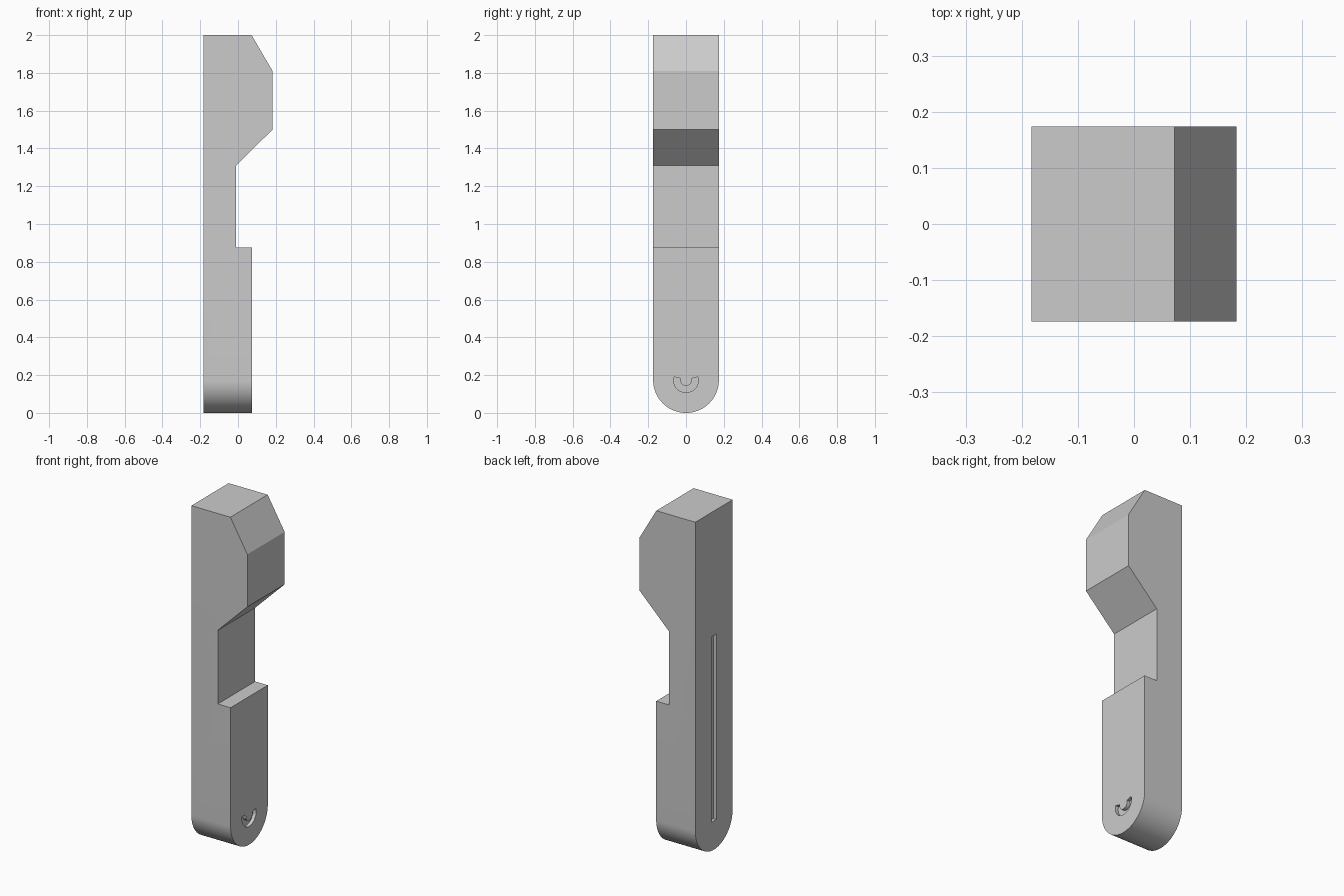
import bpy, bmesh
from math import sin, cos, pi, radians

if "Cube" in bpy.data.objects:
    bpy.data.objects.remove(bpy.data.objects["Cube"])

R = 0.174                       # half width, also the radius of the rounded foot
BACK, FRONT = -0.183, 0.073     # x of the slotted face and of the lower front face


def prism(name, pts, axis, lo, hi):
    """Extrude a profile (u, z) along x or y between lo and hi."""
    place = (lambda u, z, d: (d, u, z)) if axis == 'x' else (lambda u, z, d: (u, d, z))
    bm = bmesh.new()
    a = [bm.verts.new(place(u, z, lo)) for u, z in pts]
    b = [bm.verts.new(place(u, z, hi)) for u, z in pts]
    n = len(pts)
    bm.faces.new(a)
    bm.faces.new(b[::-1])
    for i in range(n):
        j = (i + 1) % n
        bm.faces.new((a[i], b[i], b[j], a[j]))
    bmesh.ops.recalc_face_normals(bm, faces=bm.faces)
    mesh = bpy.data.meshes.new(name)
    bm.to_mesh(mesh)
    bm.free()
    obj = bpy.data.objects.new(name, mesh)
    bpy.context.collection.objects.link(obj)
    return obj


def arc(r, start, end, n, cz=R):
    angles = [radians(start + (end - start) * i / n) for i in range(n + 1)]
    return [(r * cos(t), cz + r * sin(t)) for t in angles]


def cut(obj, tool, operation):
    mod = obj.modifiers.new(tool.name, 'BOOLEAN')
    mod.operation = operation
    mod.solver = 'EXACT'
    mod.object = tool
    bpy.context.view_layer.objects.active = obj
    bpy.ops.object.modifier_apply(modifier=mod.name)
    bpy.data.objects.remove(tool, do_unlink=True)


# Side profile with the stepped notch and chamfered head
body = prism("latch_body", [
    (BACK, -0.1), (FRONT, -0.1), (FRONT, 0.875), (-0.01, 0.875), (-0.01, 1.31),
    (0.183, 1.5), (0.183, 1.81), (0.072, 2), (BACK, 2)], 'y', -0.4, 0.4)

# Outline seen from the right: straight sides and a half-round foot
outline = prism("outline_cutter", arc(R, 180, 360, 48) + [(R, 2.1), (-R, 2.1)], 'x', -0.4, 0.4)
cut(body, outline, 'INTERSECT')

# Long narrow slot in the back face
slot = prism("slot_cutter", [(-0.022, 0.17), (0.022, 0.17), (0.022, 1.265), (-0.022, 1.265)],
             'x', BACK - 0.1, BACK + 0.02)
cut(body, slot, 'DIFFERENCE')

# Curved groove near the foot of the front face
groove = prism("groove_cutter", arc(0.066, 165, 375, 28) + arc(0.031, 375, 165, 28),
               'x', FRONT - 0.02, FRONT + 0.1)
cut(body, groove, 'DIFFERENCE')

# Smooth foot with crisp edges
bpy.ops.object.select_all(action='DESELECT')
body.select_set(True)
bpy.context.view_layer.objects.active = body
bpy.ops.object.shade_smooth_by_angle(angle=radians(25))
